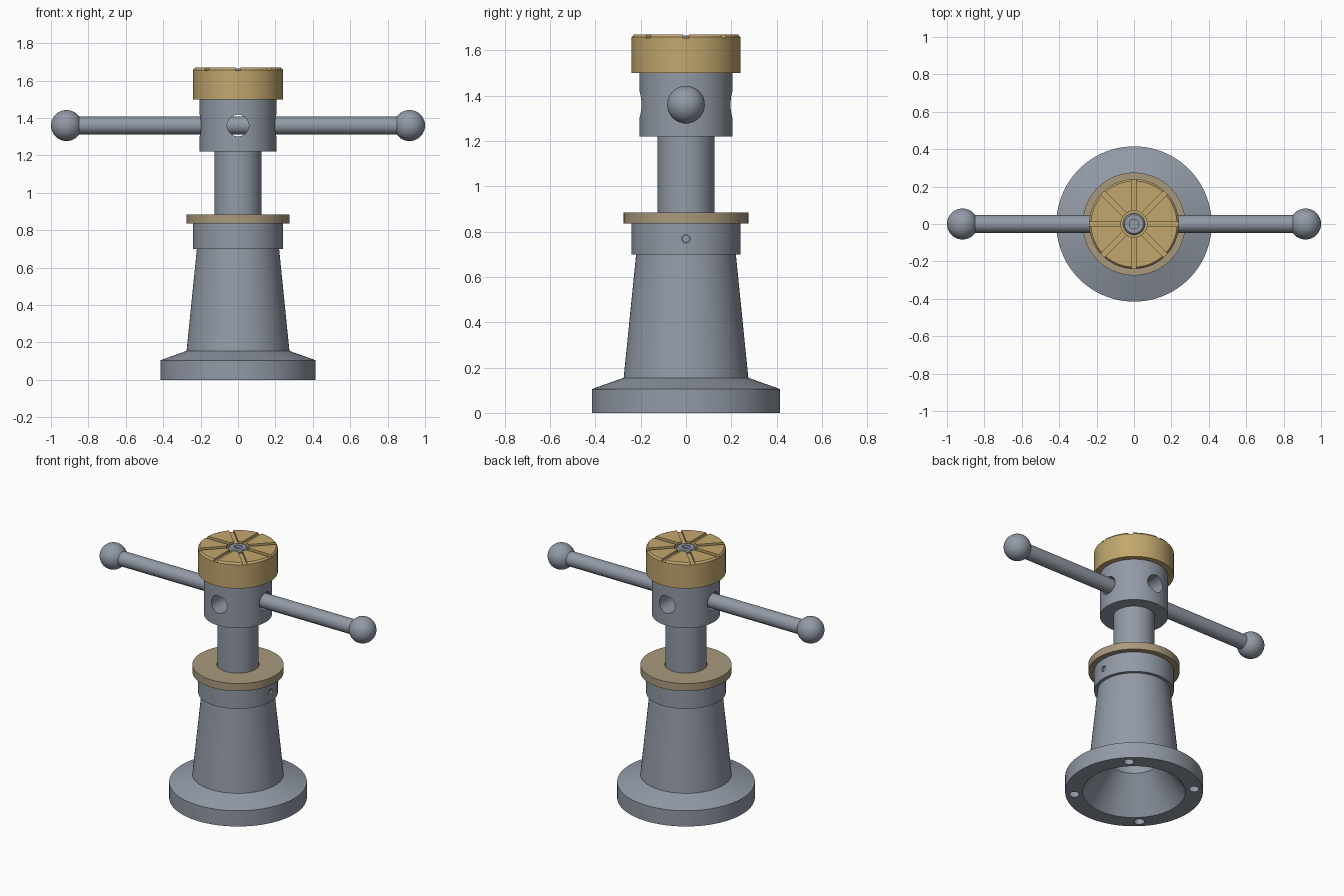
import bpy, bmesh, math
from mathutils import Matrix, Vector

if "Cube" in bpy.data.objects:
    bpy.data.objects.remove(bpy.data.objects["Cube"])


def material(name, rgb):
    m = bpy.data.materials.new(name)
    m.diffuse_color = (*rgb, 1)
    m.use_nodes = True
    m.node_tree.nodes["Principled BSDF"].inputs["Base Color"].default_value = m.diffuse_color
    return m


STEEL = material("steel grey", (0.29, 0.325, 0.385))
BRASS = material("brass", (0.54, 0.385, 0.155))
BRONZE = material("dull bronze", (0.40, 0.32, 0.205))


def new_object(name, bm, mat):
    bmesh.ops.recalc_face_normals(bm, faces=bm.faces)
    mesh = bpy.data.meshes.new(name)
    bm.to_mesh(mesh)
    bm.free()
    mesh.materials.append(mat)
    ob = bpy.data.objects.new(name, mesh)
    bpy.context.collection.objects.link(ob)
    return ob


def lathe(name, profile, mat, closed=True, steps=96):
    """Revolve a (radius, height) profile about z; closed joins last point to first."""
    bm = bmesh.new()
    vs = [bm.verts.new((r, 0, z)) for r, z in profile]
    pairs = list(zip(vs, vs[1:])) + ([(vs[-1], vs[0])] if closed else [])
    es = [bm.edges.new(p) for p in pairs]
    bmesh.ops.spin(bm, geom=vs + es, axis=(0, 0, 1), cent=(0, 0, 0),
                   angle=2 * math.pi, steps=steps, use_merge=True)
    bmesh.ops.remove_doubles(bm, verts=bm.verts, dist=1e-5)
    return new_object(name, bm, mat)


def rod(name, start, end, radius, mat, sides=48):
    a, b = Vector(start), Vector(end)
    rot = (b - a).to_track_quat('Z', 'Y').to_matrix().to_4x4()
    bm = bmesh.new()
    bmesh.ops.create_cone(bm, cap_ends=True, segments=sides, radius1=radius, radius2=radius,
                          depth=(b - a).length, matrix=Matrix.Translation((a + b) / 2) @ rot)
    return new_object(name, bm, mat)


def bar(name, size, location, angle, mat):
    bm = bmesh.new()
    bmesh.ops.create_cube(bm, size=1, matrix=Matrix.Translation(location)
                          @ Matrix.Rotation(angle, 4, 'Z') @ Matrix.Diagonal((*size, 1)))
    return new_object(name, bm, mat)


def cut(ob, cutters):
    """Subtract the cutters, bake the result and remove them."""
    for c in cutters:
        mod = ob.modifiers.new("cut", 'BOOLEAN')
        mod.operation, mod.solver, mod.object = 'DIFFERENCE', 'EXACT', c
    bpy.context.view_layer.update()
    deps = bpy.context.evaluated_depsgraph_get()
    mesh = bpy.data.meshes.new_from_object(ob.evaluated_get(deps))
    ob.modifiers.clear()
    ob.data = mesh
    mesh.materials.clear()
    mesh.materials.append(cutters[0].data.materials[0])
    for p in mesh.polygons:
        p.material_index = 0
    for c in cutters:
        bpy.data.objects.remove(c)


# Tapered hollow body with base flange and collar
body = lathe("body", [(0.415, 0), (0.415, 0.105), (0.275, 0.155), (0.22, 0.70), (0.24, 0.70),
                      (0.24, 0.835), (0.15, 0.835), (0.15, 0.215), (0.31, 0)], STEEL)
# Four mounting holes under the flange and the set screw hole on the collar
holes = []
for k in range(4):
    a = math.radians(45 + 90 * k)
    x, y = 0.362 * math.cos(a), 0.362 * math.sin(a)
    holes.append(rod("hole", (x, y, -0.05), (x, y, 0.07), 0.031, STEEL, 32))
holes.append(rod("hole", (0.19, 0, 0.768), (0.30, 0, 0.768), 0.018, STEEL, 24))
cut(body, holes)
rod("set_screw", (0.18, 0, 0.768), (0.228, 0, 0.768), 0.0165, STEEL, 24)

# Flanged nut resting on the collar
lathe("nut", [(0.127, 0.885), (0.275, 0.885), (0.275, 0.835), (0.149, 0.835),
              (0.149, 0.55), (0.127, 0.55)], BRONZE)

# Lifting screw
lathe("screw_shaft", [(0, 0.50), (0.125, 0.50), (0.125, 1.22), (0, 1.22)], STEEL, False)

# Screw head with crossing handle holes
head = lathe("screw_head", [(0, 1.22), (0.205, 1.22), (0.205, 1.50), (0, 1.50)], STEEL, False)
Z = 1.36
cut(head, [rod("bore", (-0.4, 0, Z), (0.4, 0, Z), 0.058, STEEL),
           rod("bore", (0, -0.4, Z), (0, 0.4, Z), 0.058, STEEL)])

# Handle bar with ball ends
rod("handle_bar", (-0.90, 0, Z), (0.90, 0, Z), 0.047, STEEL)
for side, name in ((-1, "handle_ball_left"), (1, "handle_ball_right")):
    bm = bmesh.new()
    bmesh.ops.create_uvsphere(bm, u_segments=48, v_segments=24, radius=0.083,
                              matrix=Matrix.Translation((side * 0.917, 0, Z)))
    new_object(name, bm, STEEL)

# Load cap with a central recess and radial grip grooves
cap = lathe("load_cap", [(0, 1.50), (0.24, 1.50), (0.24, 1.658), (0.23, 1.67),
                         (0.07, 1.67), (0.07, 1.635), (0, 1.635)], BRASS, False)
cut(cap, [bar("groove", (0.6, 0.028, 0.05), (0, 0, 1.68), math.radians(45 * k), BRASS)
          for k in range(4)])

# Cap retaining bolt with a hollow socket
lathe("cap_bolt", [(0, 1.63), (0.058, 1.63), (0.058, 1.658), (0.05, 1.666),
                   (0.025, 1.666), (0.025, 1.645), (0, 1.645)], STEEL, False, 48)

# Smooth round surfaces, keep edges crisp
bpy.ops.object.select_all(action='SELECT')
bpy.context.view_layer.objects.active = body
bpy.ops.object.shade_smooth_by_angle(angle=math.radians(25))
